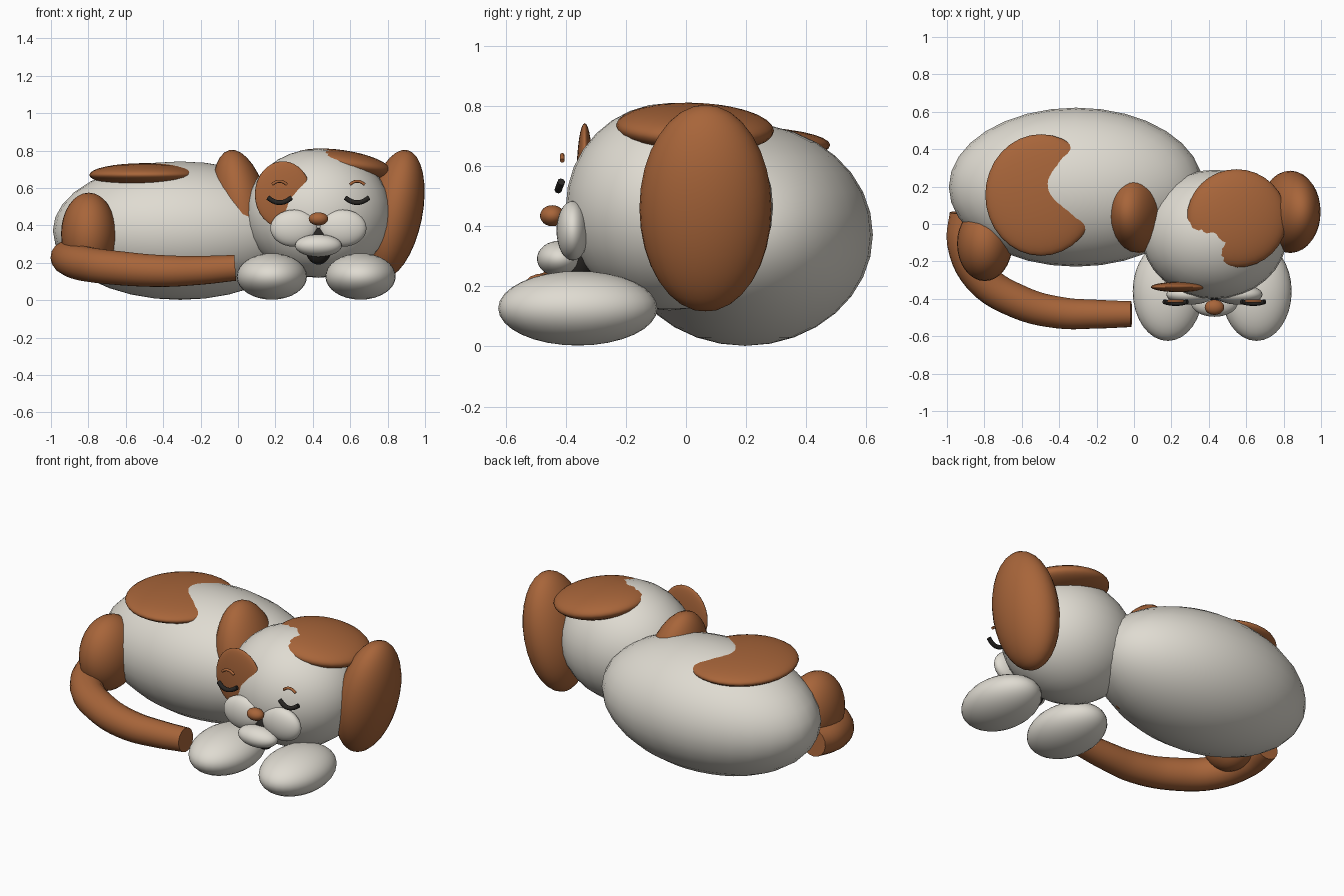
import bpy, math
from mathutils import Vector

if "Cube" in bpy.data.objects:
    bpy.data.objects.remove(bpy.data.objects["Cube"])


def material(name, colour):
    m = bpy.data.materials.new(name)
    m.diffuse_color = (*colour, 1)
    m.use_nodes = True
    m.node_tree.nodes["Principled BSDF"].inputs["Base Color"].default_value = m.diffuse_color
    return m


CREAM = material("cream", (0.74, 0.71, 0.64))
BROWN = material("brown", (0.39, 0.13, 0.042))
BLACK = material("black", (0.02, 0.018, 0.016))


def ellipsoid(name, centre, radii, mat, rot=(0, 0, 0), segs=32):
    """Smooth stretched sphere; rotation in degrees."""
    bpy.ops.mesh.primitive_uv_sphere_add(segments=segs, ring_count=segs // 2, location=centre)
    ob = bpy.context.object
    ob.name = name
    ob.scale = radii
    ob.rotation_euler = [math.radians(a) for a in rot]
    ob.data.materials.append(mat)
    bpy.ops.object.shade_smooth()
    return ob


def tube(name, points, radii, mat, sides=4, steps=6):
    """Capped round tube along a smooth path."""
    cu = bpy.data.curves.new(name, 'CURVE')
    cu.dimensions = '3D'
    cu.bevel_depth = 1.0
    cu.bevel_resolution = sides
    cu.resolution_u = steps
    cu.use_fill_caps = True
    sp = cu.splines.new('BEZIER')
    sp.bezier_points.add(len(points) - 1)
    for bp, p, r in zip(sp.bezier_points, points, radii):
        bp.co = Vector(p)
        bp.radius = r
        bp.handle_left_type = bp.handle_right_type = 'AUTO'
    ob = bpy.data.objects.new(name, cu)
    bpy.context.collection.objects.link(ob)
    bpy.ops.object.select_all(action='DESELECT')
    ob.select_set(True)
    bpy.context.view_layer.objects.active = ob
    bpy.ops.object.convert(target='MESH')
    ob = bpy.context.object
    ob.name = name
    ob.data.materials.clear()
    ob.data.materials.append(mat)
    bpy.ops.object.shade_smooth_by_angle(angle=math.radians(50))
    return ob


# Body and its back patch
ellipsoid("body", (-0.31, 0.197, 0.372), (0.68, 0.425, 0.37), CREAM)
ellipsoid("back_patch", (-0.497, 0.155, 0.67), (0.298, 0.325, 0.063), BROWN)

# Head with crown patch and eye patch
HX = 0.43
ellipsoid("head", (HX, -0.055, 0.465), (0.39, 0.345, 0.345), CREAM)
ellipsoid("crown_patch", (0.55, 0.03, 0.726), (0.27, 0.263, 0.077), BROWN, (-2, 8, 0))
ellipsoid("eye_patch", (0.24, -0.337, 0.565), (0.15, 0.027, 0.178), BROWN)

# Features mirrored about the head centre
for side, s in (("left", -1), ("right", 1)):
    ellipsoid(side + "_ear", (HX + s * 0.405, 0.065, 0.46), (0.15, 0.22, 0.35),
              BROWN, (0, s * 11.5, 0))
    ellipsoid(side + "_cheek", (HX + s * 0.13, -0.377, 0.385), (0.127, 0.054, 0.099), CREAM)
    ellipsoid(side + "_paw", (HX - 0.012 + s * 0.237, -0.36, 0.127), (0.188, 0.265, 0.124), CREAM)
    ex = HX + s * 0.207
    # Closed eyelid sags, eyebrow arches
    lid = [(ex + t * 0.063, -0.425 + 0.01 * t * t, 0.522 + 0.026 * t * t)
           for t in (-1, -0.5, 0, 0.5, 1)]
    tube(side + "_eyelid", lid, [0.013] * 5, BLACK, 2, 4)
    brow = [(ex - s * 0.029 + s * 0.03 + t * 0.04, -0.412, 0.636 - 0.018 * t * t)
            for t in (-1, -0.5, 0, 0.5, 1)]
    tube(side + "_eyebrow", brow, [0.008] * 5, BROWN, 2, 4)

# Nose, mouth and chin
ellipsoid("nose", (HX, -0.445, 0.435), (0.052, 0.041, 0.035), BROWN, segs=24)
ellipsoid("mouth", (HX, -0.36, 0.295), (0.075, 0.06, 0.105), BLACK, segs=24)
ellipsoid("chin", (HX, -0.42, 0.292), (0.125, 0.076, 0.06), CREAM)

# Hind leg and tail curling round the front
ellipsoid("hind_leg", (-0.798, -0.105, 0.355), (0.148, 0.2, 0.22), BROWN)
tail_path = [(-0.905, 0.06, 0.24), (-0.91, -0.1, 0.225), (-0.82, -0.285, 0.195),
             (-0.62, -0.415, 0.17), (-0.4, -0.474, 0.156), (-0.2, -0.482, 0.16),
             (-0.015, -0.482, 0.173)]
tube("tail", tail_path, [0.08, 0.09, 0.094, 0.092, 0.086, 0.078, 0.07], BROWN, 6, 5)
